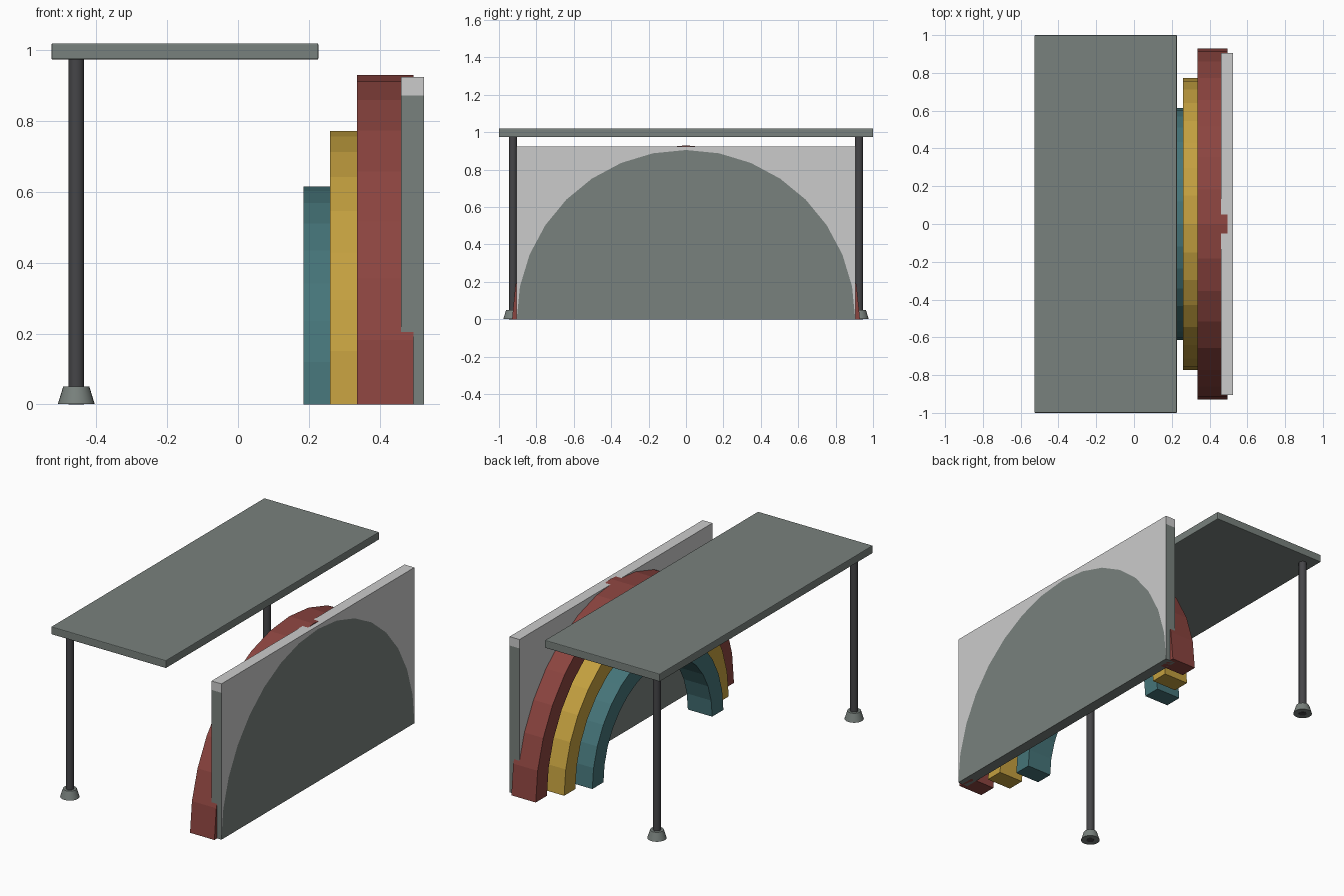
import bpy, bmesh
from math import sin, cos, pi

cube = bpy.data.objects.get("Cube")
if cube:
    bpy.data.objects.remove(cube)


def material(name, rgb):
    m = bpy.data.materials.new(name)
    m.use_nodes = True
    m.diffuse_color = (*rgb, 1)
    m.node_tree.nodes["Principled BSDF"].inputs["Base Color"].default_value = (*rgb, 1)
    return m


GREY = material("slate grey", (0.19, 0.22, 0.205))
LIGHT = material("pale grey", (0.6, 0.6, 0.6))
DARK = material("charcoal", (0.06, 0.06, 0.065))
RED = material("brick red", (0.26, 0.058, 0.05))
YELLOW = material("mustard", (0.55, 0.35, 0.05))
TEAL = material("teal", (0.06, 0.175, 0.19))


def arc(radius, steps=16):
    """Half circle of (y, z) points from +y over the top to -y."""
    return [(radius * cos(pi * i / steps), radius * sin(pi * i / steps))
            for i in range(steps + 1)]


def extrude_profile(name, points, x0, x1, *mats):
    """Solid from a (y, z) outline running from x0 to x1."""
    bm = bmesh.new()
    face = bm.faces.new([bm.verts.new((x0, y, z)) for y, z in points])
    moved = bmesh.ops.extrude_face_region(bm, geom=[face])["geom"]
    bmesh.ops.translate(bm, vec=(x1 - x0, 0, 0),
                        verts=[v for v in moved if isinstance(v, bmesh.types.BMVert)])
    bmesh.ops.recalc_face_normals(bm, faces=bm.faces)
    mesh = bpy.data.meshes.new(name)
    bm.to_mesh(mesh)
    bm.free()
    for m in mats:
        mesh.materials.append(m)
    obj = bpy.data.objects.new(name, mesh)
    bpy.context.collection.objects.link(obj)
    return obj


def cone(name, r_bottom, r_top, z0, z1, x, y, mat):
    bpy.ops.mesh.primitive_cone_add(vertices=24, radius1=r_bottom, radius2=r_top,
                                    depth=z1 - z0, location=(x, y, (z0 + z1) / 2))
    obj = bpy.context.object
    obj.name = name
    obj.data.materials.append(mat)
    bpy.ops.object.shade_smooth_by_angle()


# Table top with softened edges
bpy.ops.mesh.primitive_cube_add(size=1, location=(-0.15, 0, 0.997))
top = bpy.context.object
top.name = "table_top"
top.scale = (0.754, 2, 0.046)
bpy.ops.object.transform_apply(location=False, rotation=False, scale=True)
top.data.materials.append(GREY)
bevel = top.modifiers.new("Bevel", "BEVEL")
bevel.width = 0.004
bevel.segments = 2

# Two legs with flared feet
for side, y in (("front", -0.925), ("back", 0.925)):
    cone(side + "_leg", 0.022, 0.022, 0, 0.98, -0.457, y, DARK)
    cone(side + "_foot", 0.052, 0.037, 0.001, 0.05, -0.457, y, GREY)

# Three nested arches, each stepped back behind the smaller one
for name, outer, x, mat in (("small_arch", 0.615, 0.185, TEAL),
                            ("middle_arch", 0.772, 0.26, YELLOW),
                            ("large_arch", 0.93, 0.336, RED)):
    extrude_profile(name, arc(outer) + arc(outer - 0.105)[::-1], x, x + 0.16, mat)

# Half-round wall filling
W, X0, X1 = 0.905, 0.46, 0.525
extrude_profile("half_round_panel", arc(W), X0, X1, GREY)

# Pale surround whose ends are grey below the top band
outline = arc(W) + [(-W, 0.872), (-W, 0.925), (W, 0.925), (W, 0.872)]
surround = extrude_profile("panel_surround", outline, X0, X1, LIGHT, GREY)
for p in surround.data.polygons:
    if abs(p.center.y) > W - 0.001 and p.center.z < 0.872:
        p.material_index = 1
